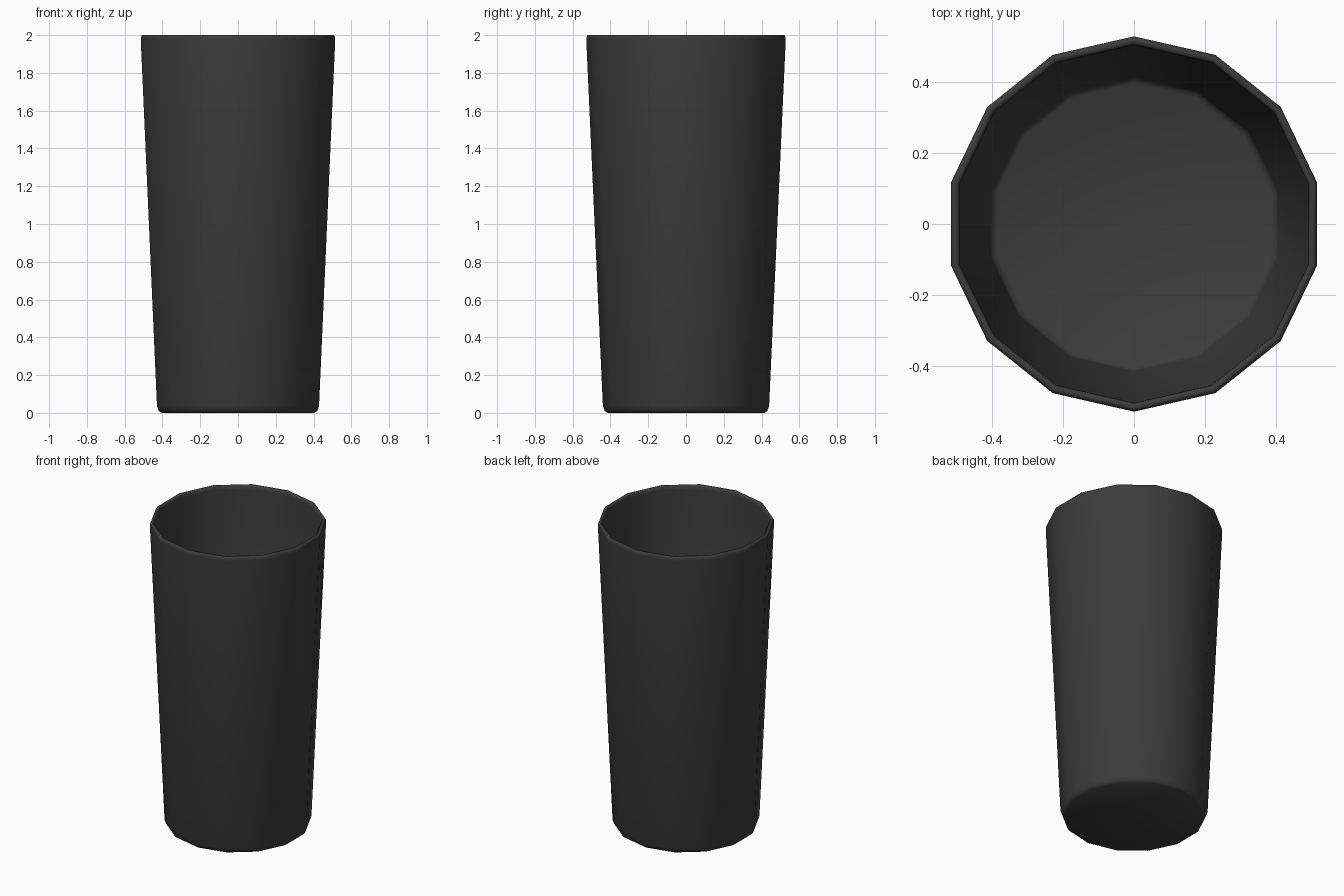
import bpy, bmesh
from math import sin, cos, pi

if "Cube" in bpy.data.objects:
    bpy.data.objects.remove(bpy.data.objects["Cube"])

SIDES = 14

# Cup cross-section (radius, height): underside, outer wall, rim, inner wall, floor
profile = [(0.415, 0.0), (0.43, 0.01), (0.44, 0.035),
           (0.528, 1.975), (0.528, 1.99), (0.521, 2.0),
           (0.511, 2.0), (0.504, 1.99), (0.503, 1.975),
           (0.415, 0.055), (0.41, 0.038), (0.395, 0.03)]

bm = bmesh.new()
rings = [[bm.verts.new((r * cos(pi / 2 + 2 * pi * i / SIDES),
                        r * sin(pi / 2 + 2 * pi * i / SIDES), z))
          for i in range(SIDES)] for r, z in profile]
for low, high in zip(rings, rings[1:]):
    for i in range(SIDES):
        j = (i + 1) % SIDES
        bm.faces.new((low[i], low[j], high[j], high[i]))

# Underside and inner floor
bm.faces.new(rings[0][::-1])
bm.faces.new(rings[-1])
bmesh.ops.recalc_face_normals(bm, faces=bm.faces[:])

mesh = bpy.data.meshes.new("tumbler_cup")
bm.to_mesh(mesh)
bm.free()
cup = bpy.data.objects.new("tumbler_cup", mesh)
bpy.context.collection.objects.link(cup)

# Smooth walls
bpy.context.view_layer.objects.active = cup
cup.select_set(True)
bpy.ops.object.shade_smooth_by_angle(angle=pi / 3)

# Dark finish
mat = bpy.data.materials.new("dark_plastic")
mat.diffuse_color = (0.045, 0.045, 0.045, 1)
mat.use_nodes = True
mat.node_tree.nodes["Principled BSDF"].inputs["Base Color"].default_value = mat.diffuse_color
mesh.materials.append(mat)
